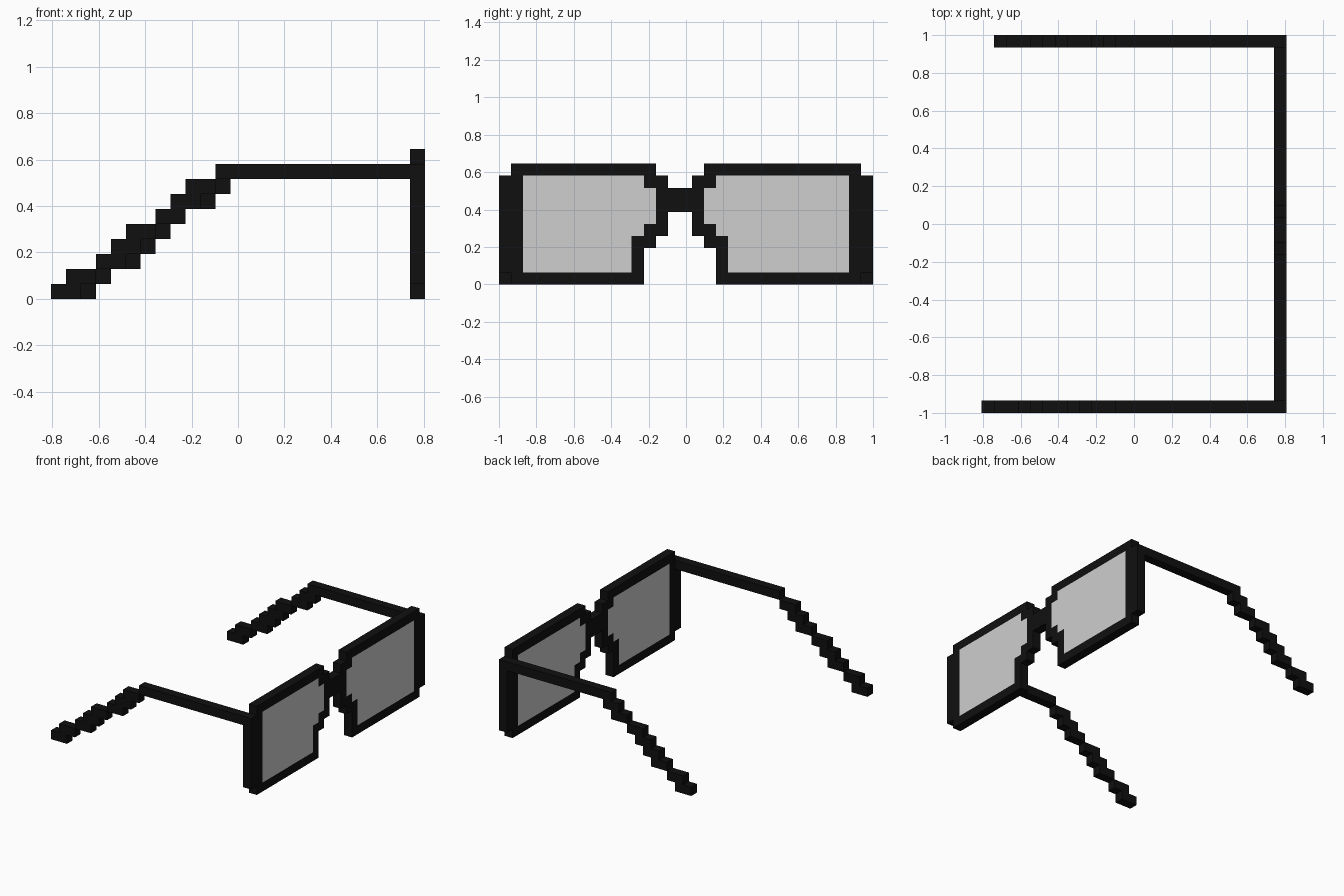
import bpy, bmesh
from mathutils import Vector

if "Cube" in bpy.data.objects:
    bpy.data.objects.remove(bpy.data.objects["Cube"])

S = 2 / 31                                  # block size: 25 x 31 x 10 blocks
FX = 24                                     # block layer of the front frame


def material(name, v):
    m = bpy.data.materials.new(name)
    m.diffuse_color = (v, v, v, 1)
    m.use_nodes = True
    m.node_tree.nodes["Principled BSDF"].inputs["Base Color"].default_value = m.diffuse_color
    return m


black = material("black plastic", 0.005)
grey = material("light grey lens", 0.62)


def run(a, b, k):
    """Row of frame blocks from column a to b at height k."""
    return {(FX, j, k) for j in range(a, b + 1)}


def half_frame(flip):
    """Rim and lens blocks of one side; flip mirrors it and widens it by one."""
    inner = {0: 11, 1: 11, 2: 11, 3: 11, 4: 12, 5: 13, 6: 13, 7: 13, 8: 12, 9: 12}
    outline = {3: 12, 4: 13, 8: 13}         # rows where the rim is two blocks wide
    rim, lens = set(), set()
    first = -1 if flip else 0
    for k in range(10):
        rim |= run(inner[k], outline.get(k, inner[k]), k)
        rim |= run(first + 1, first + 1, k)
        if 0 < k < 9:
            rim |= run(first, first, k)
            lens |= run(first + 2, inner[k] - 1, k)
        else:
            rim |= run(first + 1, inner[k], k)
    if flip:
        rim = {(i, 29 - j, k) for i, j, k in rim}
        lens = {(i, 29 - j, k) for i, j, k in lens}
    return rim, lens


def arm(j, starts):
    """Straight bar with a stepped tail two blocks wide per row."""
    cells = {(i, j, 8) for i in range(starts[-1], FX)}
    for k, s in enumerate(starts):
        cells |= {(s, j, k), (s + 1, j, k)}
    return cells


rim_l, lens_l = half_frame(False)
rim_r, lens_r = half_frame(True)
parts = {
    "left_rim": (rim_l, black),
    "right_rim": (rim_r, black),
    "bridge": (run(14, 15, 6) | run(14, 15, 7), black),
    "left_lens": (lens_l, grey),
    "right_lens": (lens_r, grey),
    "left_arm": (arm(0, [0, 1, 3, 4, 5, 7, 8, 9, 11]), black),
    "right_arm": (arm(30, [1, 2, 4, 5, 6, 7, 9, 10, 11]), black),
}
solid = set().union(*(cells for cells, _ in parts.values()))


def build(name, cells, mat):
    """Skin the blocks, keeping only faces that are open to the air."""
    bm = bmesh.new()
    for c in sorted(cells):
        for ax in range(3):
            for side in (0, 1):
                n = list(c)
                n[ax] += 2 * side - 1
                if tuple(n) in solid:
                    continue
                u, v = (ax + 1) % 3, (ax + 2) % 3
                verts = []
                for du, dv in ((0, 0), (1, 0), (1, 1), (0, 1)):
                    p = list(c)
                    p[ax] += side
                    p[u] += du
                    p[v] += dv
                    verts.append(bm.verts.new(Vector((p[0] - 12.5, p[1] - 15.5, p[2])) * S))
                bm.faces.new(verts if side else verts[::-1])
    bmesh.ops.remove_doubles(bm, verts=bm.verts, dist=S * 0.01)
    me = bpy.data.meshes.new(name)
    bm.to_mesh(me)
    bm.free()
    me.materials.append(mat)
    ob = bpy.data.objects.new(name, me)
    bpy.context.collection.objects.link(ob)


for part, (blocks, colour) in parts.items():
    build(part, blocks, colour)
